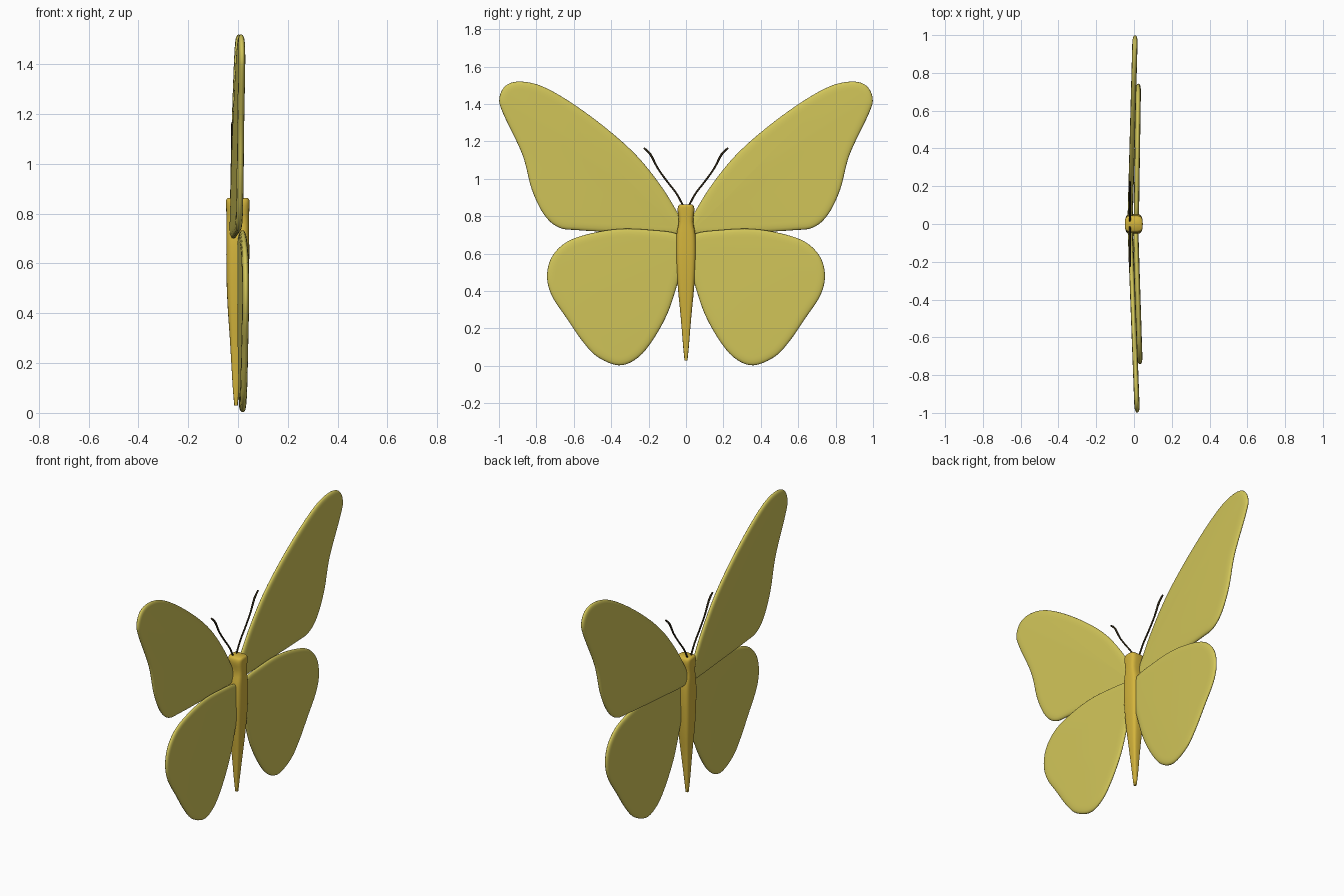
import bpy, bmesh, math
from mathutils import Vector

if "Cube" in bpy.data.objects:
    bpy.data.objects.remove(bpy.data.objects["Cube"])


def material(name, rgb):
    m = bpy.data.materials.new(name)
    m.diffuse_color = (*rgb, 1)
    m.use_nodes = True
    m.node_tree.nodes["Principled BSDF"].inputs["Base Color"].default_value = m.diffuse_color
    return m


WING = material("pale yellow", (0.64, 0.56, 0.10))
BODY = material("gold", (0.66, 0.46, 0.045))
DARK = material("dark brown", (0.028, 0.02, 0.008))


def finish(name, bm, mat, angle):
    bmesh.ops.recalc_face_normals(bm, faces=bm.faces[:])
    me = bpy.data.meshes.new(name)
    bm.to_mesh(me)
    bm.free()
    me.materials.append(mat)
    ob = bpy.data.objects.new(name, me)
    bpy.context.collection.objects.link(ob)
    bpy.context.view_layer.objects.active = ob
    ob.select_set(True)
    bpy.ops.object.shade_smooth_by_angle(angle=math.radians(angle))
    ob.select_set(False)


def spline(pts, steps, closed):
    """Catmull-Rom curve through points of any dimension"""
    n, out = len(pts), []
    P = [Vector(p) for p in pts]
    for i in range(n if closed else n - 1):
        if closed:
            a, b, c, d = (P[(i + k) % n] for k in (-1, 0, 1, 2))
        else:
            a, b, c, d = (P[min(max(i + k, 0), n - 1)] for k in (-1, 0, 1, 2))
        for s in range(steps):
            t = s / steps
            out.append(0.5 * (2 * b + (c - a) * t + (2 * a - 5 * b + 4 * c - d) * t * t
                              + (3 * b - a - 3 * c + d) * t ** 3))
    if not closed:
        out.append(P[-1])
    return out


def bridge(bm, rings):
    n = len(rings[0])
    for r0, r1 in zip(rings, rings[1:]):
        for i in range(n):
            j = (i + 1) % n
            bm.faces.new((r0[i], r0[j], r1[j], r1[i]))
    bm.faces.new(rings[0])
    bm.faces.new(rings[-1])


# rounded wing edge: inward offset, half thickness
RIM = [(0, 0), (0.002, 0.005), (0.007, 0.009), (0.017, 0.012), (0.032, 0.0135), (0.045, 0.014)]


def wing(name, outline, side, x_root, x_slope):
    loop = spline(outline, 6, True)
    n = len(loop)
    bm = bmesh.new()
    profile = [(d, -h) for d, h in reversed(RIM)] + RIM[1:]
    rings = []
    for d, h in profile:
        ring = []
        for i, p in enumerate(loop):
            t = (loop[(i + 1) % n] - loop[i - 1]).normalized()
            y, z = p.x + t.y * d, p.y - t.x * d   # outlines run clockwise
            ring.append(bm.verts.new((x_root + x_slope * y + h, side * y, z)))
        rings.append(ring)
    bridge(bm, rings)
    finish(name, bm, WING, 60)


upper = [(0.0, 0.73), (0.04, 0.81), (0.13, 0.957), (0.26, 1.12), (0.42, 1.265), (0.61, 1.405),
         (0.77, 1.495), (0.89, 1.52), (0.965, 1.497), (0.998, 1.43), (0.978, 1.35),
         (0.875, 1.13), (0.825, 0.945), (0.76, 0.81), (0.68, 0.74), (0.57, 0.725),
         (0.3, 0.71), (0.05, 0.70)]
lower = [(0.01, 0.67), (0.06, 0.71), (0.17, 0.725), (0.34, 0.733), (0.50, 0.71), (0.635, 0.664),
         (0.717, 0.583), (0.743, 0.48), (0.717, 0.374), (0.635, 0.25), (0.556, 0.135),
         (0.476, 0.05), (0.36, 0.003), (0.262, 0.04), (0.18, 0.134), (0.10, 0.278),
         (0.045, 0.44), (0.01, 0.56)]
wing("right_upper_wing", upper, 1, -0.021, 0.027)
wing("left_upper_wing", upper, -1, -0.021, 0.038)
wing("right_lower_wing", lower, 1, 0.012, 0.015)
wing("left_lower_wing", lower, -1, 0.008, 0.032)

# body: z, centre x, half depth x, half width y
body = [(0.03, -0.008, 0.007, 0.008), (0.1, -0.008, 0.013, 0.015), (0.2, -0.006, 0.021, 0.023),
        (0.3, -0.004, 0.029, 0.032), (0.4, -0.003, 0.037, 0.042), (0.5, -0.002, 0.043, 0.049),
        (0.6, -0.001, 0.046, 0.053), (0.7, -0.001, 0.046, 0.051), (0.77, -0.001, 0.045, 0.039),
        (0.83, -0.001, 0.047, 0.045), (0.853, -0.001, 0.047, 0.042), (0.862, -0.001, 0.042, 0.035)]
bm = bmesh.new()
rings = []
for z, cx, rx, ry in spline(body, 3, False):
    ring = []
    for k in range(32):
        a = math.tau * k / 32
        c, s = math.cos(a), math.sin(a)
        ring.append(bm.verts.new((cx + rx * math.copysign(abs(c) ** 0.55, c),
                                  ry * math.copysign(abs(s) ** 0.55, s), z)))
    rings.append(ring)
bridge(bm, rings)
finish("body", bm, BODY, 50)

# antennae: y, z, radius, slightly thicker at the tip
feeler = [(0.01, 0.845, 0.005), (0.05, 0.92, 0.005), (0.10, 0.985, 0.005), (0.15, 1.055, 0.005),
          (0.19, 1.13, 0.006), (0.225, 1.165, 0.005)]
for side, name in ((1, "right_antenna"), (-1, "left_antenna")):
    path = spline(feeler, 4, False)
    bm = bmesh.new()
    rings = []
    for i, (y, z, r) in enumerate(path):
        a, b = path[max(i - 1, 0)], path[min(i + 1, len(path) - 1)]
        t = Vector((b.x - a.x, b.y - a.y)).normalized()
        ring = []
        for k in range(8):
            q = math.tau * k / 8
            u = r * math.sin(q)
            ring.append(bm.verts.new((-0.022 + r * math.cos(q), side * (y - t.y * u), z + t.x * u)))
        rings.append(ring)
    bridge(bm, rings)
    finish(name, bm, DARK, 50)
